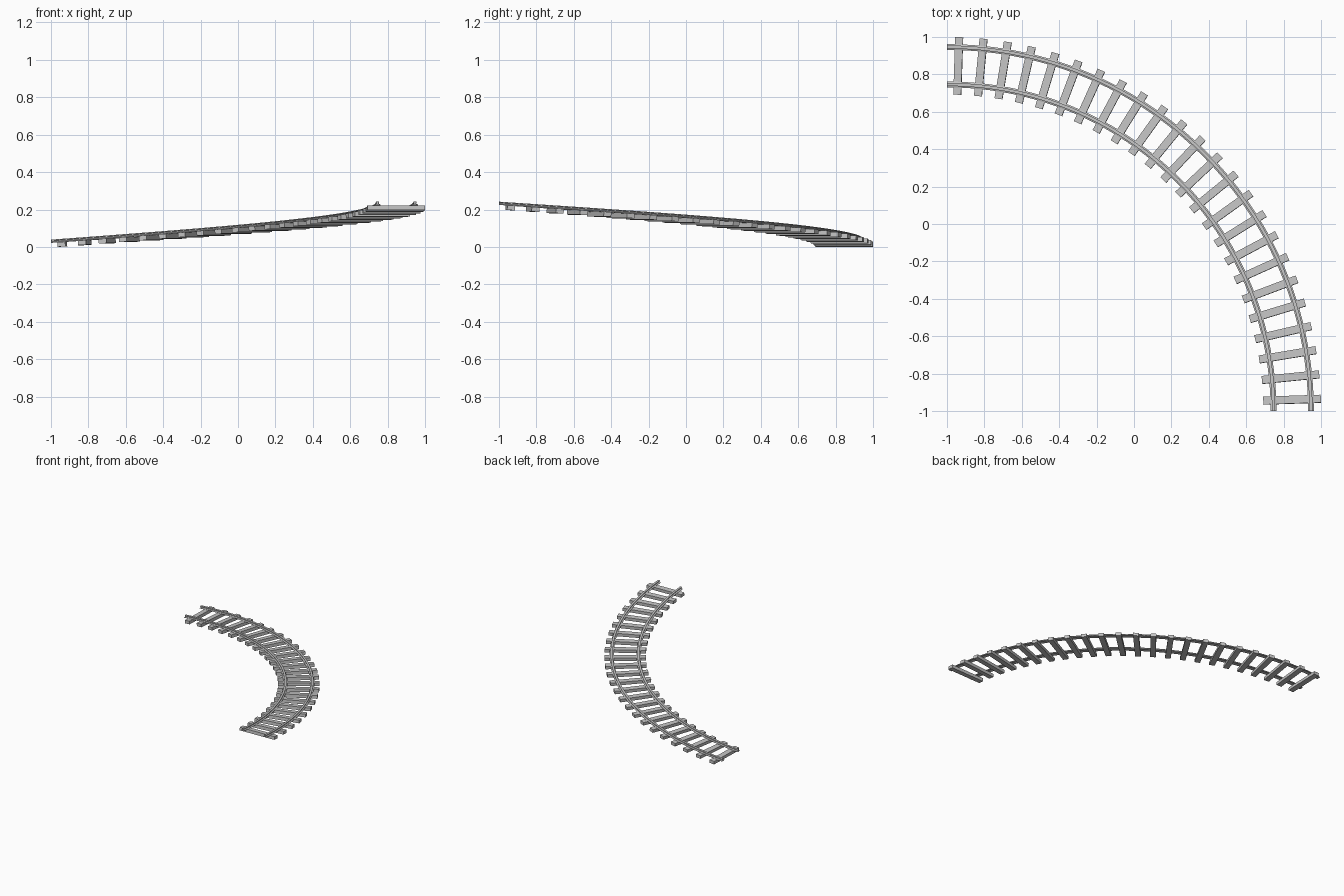
import bpy, bmesh, math
from mathutils import Vector

if "Cube" in bpy.data.objects:
    bpy.data.objects.remove(bpy.data.objects["Cube"])

CENTRE = Vector((-1.0, -1.0, 0.0))   # centre of the quarter turn
R_MID = 1.846                        # track centre line radius
RISE = 0.203                         # climb over the quarter turn
BASE = -0.0025                       # underside of the sleepers at the low end
SLEEPERS = 24
SLEEPER_H = 0.025
SLOPE = math.atan(RISE / (R_MID * math.pi / 2))

grey = bpy.data.materials.new("track grey")
grey.diffuse_color = (0.55, 0.55, 0.55, 1)
grey.use_nodes = True
grey.node_tree.nodes["Principled BSDF"].inputs["Base Color"].default_value = grey.diffuse_color


def height(a):
    return BASE + RISE * a / (math.pi / 2)


def frame(a):
    """Radial and forward (climbing) and up directions at angle a."""
    out = Vector((math.sin(a), math.cos(a), 0))
    fwd = Vector((math.cos(a) * math.cos(SLOPE), -math.sin(a) * math.cos(SLOPE), math.sin(SLOPE)))
    return out, fwd, out.cross(fwd) * (1 if out.cross(fwd).z > 0 else -1)


def finish(bm, name):
    bmesh.ops.recalc_face_normals(bm, faces=bm.faces)
    me = bpy.data.meshes.new(name)
    bm.to_mesh(me)
    bm.free()
    me.materials.append(grey)
    ob = bpy.data.objects.new(name, me)
    bpy.context.collection.objects.link(ob)
    return ob


# Rails: flanged profile swept along the climbing arc
half = [(0.0155, 0.0), (0.0155, 0.003), (0.005, 0.007), (0.005, 0.011),
        (0.0085, 0.013), (0.0085, 0.0165), (0.007, 0.0175)]
profile = half + [(-x, z) for x, z in reversed(half)]


def rail(name, radius, steps=96):
    bm = bmesh.new()
    rings = []
    for i in range(steps + 1):
        a = math.pi / 2 * i / steps
        out, _, _ = frame(a)
        rings.append([bm.verts.new(CENTRE + out * (radius + x)
                                   + Vector((0, 0, height(a) + SLEEPER_H - 0.001 + z)))
                      for x, z in profile])
    n = len(profile)
    for r0, r1 in zip(rings, rings[1:]):
        for j in range(n):
            bm.faces.new((r0[j], r0[(j + 1) % n], r1[(j + 1) % n], r1[j]))
    bm.faces.new(rings[0])
    bm.faces.new(rings[-1])
    ob = finish(bm, name)
    bpy.ops.object.select_all(action='DESELECT')
    ob.select_set(True)
    bpy.context.view_layer.objects.active = ob
    bpy.ops.object.shade_smooth_by_angle(angle=math.radians(20))


rail("inner_rail", R_MID - 0.1)
rail("outer_rail", R_MID + 0.1)

# Sleepers: evenly spaced planks, tilted with the climb
for i in range(SLEEPERS):
    a = math.pi / 2 * (i + 0.5) / SLEEPERS
    out, fwd, up = frame(a)
    mid = CENTRE + out * R_MID + Vector((0, 0, height(a) + SLEEPER_H / 2))
    bm = bmesh.new()
    bmesh.ops.create_cube(bm, size=1)
    for v in bm.verts:
        x, y, z = v.co
        v.co = mid + out * (x * 0.308) + fwd * (y * 0.042) + up * (z * SLEEPER_H)
    finish(bm, f"sleeper_{i + 1:02d}")
